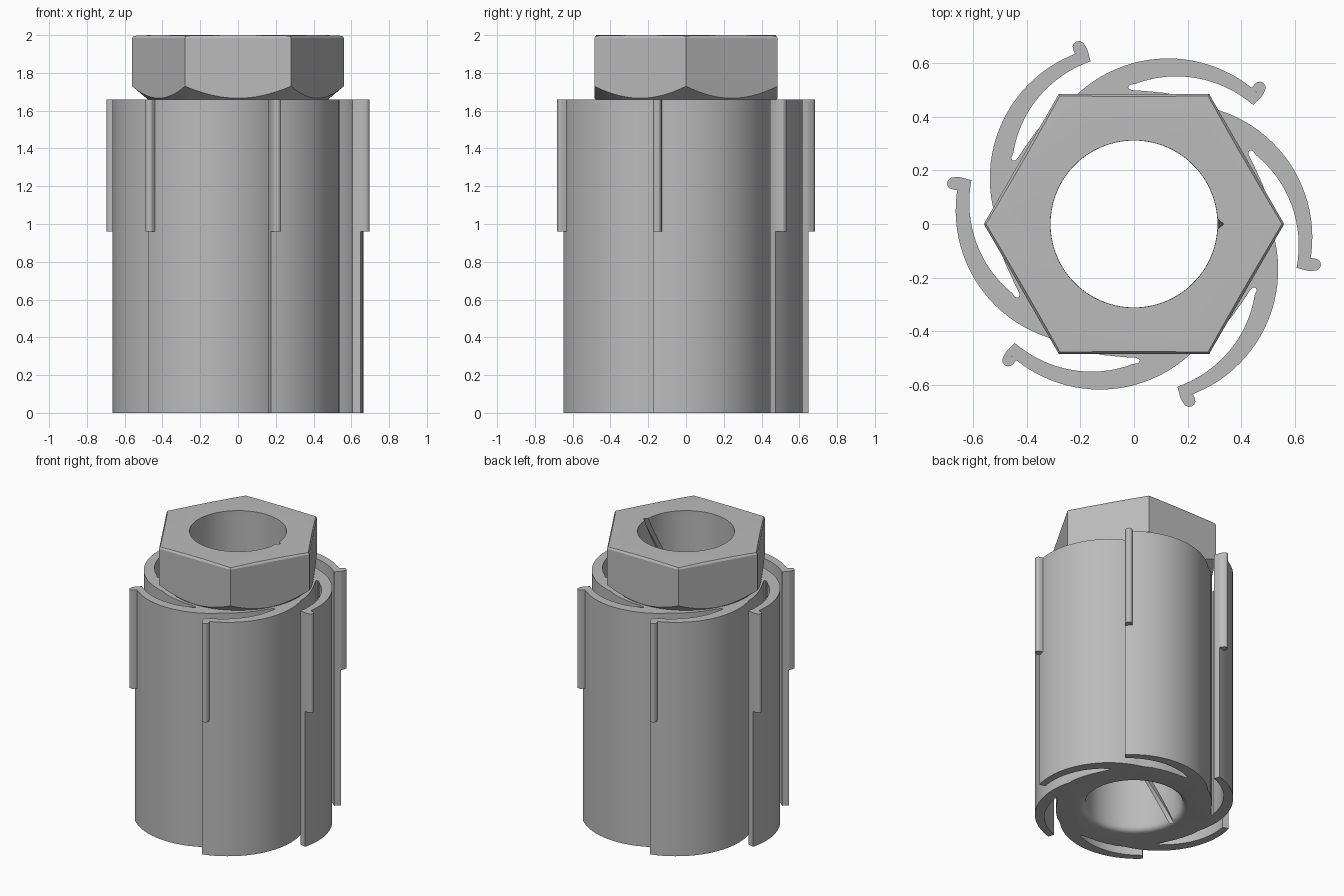
import bpy, bmesh, math
from mathutils import Vector, Matrix

if "Cube" in bpy.data.objects:
    bpy.data.objects.remove(bpy.data.objects["Cube"])

STEEL = bpy.data.materials.new("grey_steel")
STEEL.diffuse_color = (0.5, 0.5, 0.5, 1)
STEEL.use_nodes = True
STEEL.node_tree.nodes["Principled BSDF"].inputs["Base Color"].default_value = STEEL.diffuse_color

SLEEVE_TOP = 1.66
ARM_CENTRE = Vector((0.168, -0.05))   # centre of one spring arm's arc
ARM_RADIUS = 0.497
TIP = -14.5                           # arm tip angle in degrees


def make_object(name, rings):
    """Loft a closed solid through rings of 3D points."""
    bm = bmesh.new()
    loops = [[bm.verts.new(p) for p in ring] for ring in rings]
    n = len(loops[0])
    for a, b in zip(loops, loops[1:]):
        for i in range(n):
            j = (i + 1) % n
            bm.faces.new((a[i], a[j], b[j], b[i]))
    bm.faces.new(loops[0][::-1])
    bm.faces.new(loops[-1])
    bmesh.ops.recalc_face_normals(bm, faces=bm.faces)
    mesh = bpy.data.meshes.new(name)
    bm.to_mesh(mesh)
    bm.free()
    mesh.materials.append(STEEL)
    obj = bpy.data.objects.new(name, mesh)
    bpy.context.collection.objects.link(obj)
    return obj


def prism(name, outline, z0, z1):
    return make_object(name, [[(p[0], p[1], z) for p in outline] for z in (z0, z1)])


def circle(r, z, n):
    return [(r * math.cos(math.tau * i / n), r * math.sin(math.tau * i / n), z)
            for i in range(n)]


def activate(obj):
    bpy.ops.object.select_all(action='DESELECT')
    obj.select_set(True)
    bpy.context.view_layer.objects.active = obj


def boolean(obj, other, operation):
    activate(obj)
    mod = obj.modifiers.new("cut", 'BOOLEAN')
    mod.operation = operation
    mod.solver = 'EXACT'
    mod.object = other
    bpy.ops.object.modifier_apply(modifier=mod.name)
    bpy.data.objects.remove(other)


def smooth(obj):
    activate(obj)
    bpy.ops.object.shade_smooth_by_angle(angle=math.radians(25))


def arm_point(deg, r):
    a = math.radians(deg)
    return ARM_CENTRE + Vector((math.cos(a), math.sin(a))) * r


def turn(p, deg):
    return Matrix.Rotation(math.radians(deg), 2) @ Vector(p)


# Sleeve: one sixth is an arm's outside, the slot root, and the next arm's inside
sector = [arm_point(TIP + (76 - TIP) * i / 24, ARM_RADIUS) for i in range(25)]
sector += [Vector(p) for p in ((0.23, 0.461), (0.17, 0.478), (0.115, 0.489),
                               (0.04, 0.496), (-0.008, 0.499), (-0.018, 0.503),
                               (-0.022, 0.51), (-0.015, 0.52))]
for i in range(17):
    deg = 47 + (TIP - 47) * i / 16
    sector.append(turn(arm_point(deg, 0.42 + 0.033 * i / 16), 60))
outline = [turn(p, 60 * k) for k in range(6) for p in sector]
body = prism("slotted_sleeve_and_nut", outline, 0, SLEEVE_TOP)

# Hex nut: lightly bevelled hexagon trimmed by a turned profile
nut = make_object("hex_nut", [circle(r, z, 6) for r, z in
                              ((0.56, 1.6), (0.56, 1.985), (0.549, 2.0))])
profile = ((0.472, 1.6), (0.472, 1.655), (0.575, 1.742), (0.575, 1.995), (0.47, 2.0))
envelope = make_object("nut_envelope", [circle(r, z, 96) for r, z in profile])
boolean(nut, envelope, 'INTERSECT')
boolean(body, nut, 'UNION')


# Bore: rounded mouth at the bottom, one V groove making half a turn
def bore_ring(z):
    h = min(max(z, 0), 0.04)
    r = 0.352 - math.sqrt(max(0, 0.04 ** 2 - (0.04 - h) ** 2))
    start = -math.pi * (1 - z / 2)
    half = 0.065
    pts = [(max(0.335, r + 0.002), start)]
    n = 72
    for i in range(n + 1):
        pts.append((r, start + half + (math.tau - 2 * half) * i / n))
    return [(q * math.cos(a), q * math.sin(a), z) for q, a in pts]


levels = [-0.02, 0, 0.003, 0.008, 0.015, 0.025, 0.04]
levels += [0.04 + 2.0 * i / 48 for i in range(1, 49)]
bore = make_object("bore_cutter", [bore_ring(z) for z in levels])
boolean(body, bore, 'DIFFERENCE')
smooth(body)

# Catch ribs: rounded lips on the upper part of each arm tip
lip = [arm_point(d, ARM_RADIUS) for d in (TIP, -11.6, -8.8)]
lip += [Vector(p) for p in ((0.676, -0.129), (0.688, -0.133), (0.695, -0.142),
                            (0.697, -0.154), (0.692, -0.166), (0.681, -0.173),
                            (0.665, -0.175))]
for k in range(6):
    smooth(prism(f"catch_rib_{k + 1}", [turn(p, 60 * k) for p in lip], 0.96, SLEEVE_TOP))
